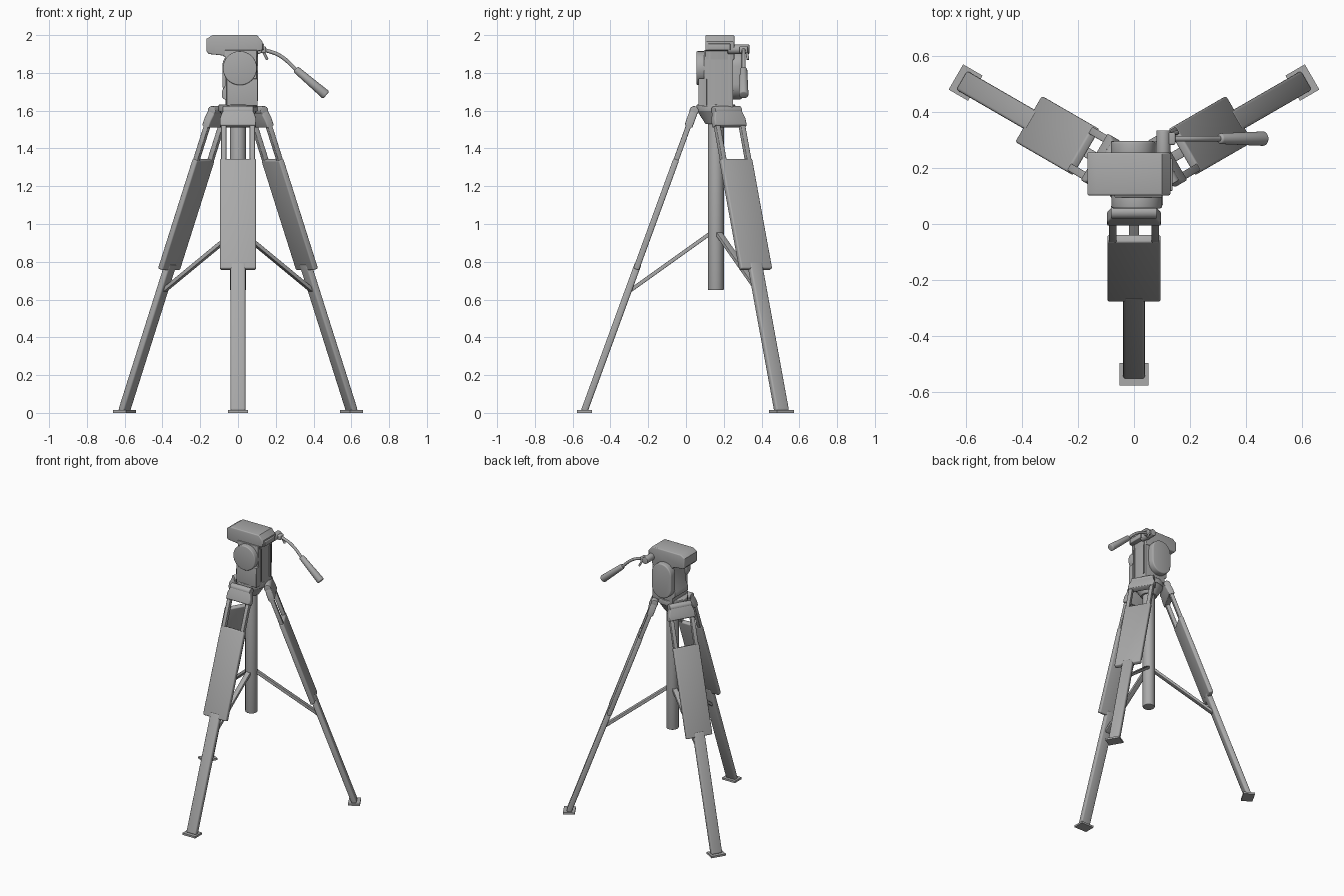
import bpy, bmesh, math
from mathutils import Matrix, Vector

cube = bpy.data.objects.get("Cube")
if cube:
    bpy.data.objects.remove(cube, do_unlink=True)

grey = bpy.data.materials.new("plain grey")
grey.use_nodes = True
grey.diffuse_color = (0.4, 0.4, 0.4, 1)
grey.node_tree.nodes["Principled BSDF"].inputs["Base Color"].default_value = (0.4, 0.4, 0.4, 1)

AXIS_Y = 0.158
I = Matrix.Identity(4)


def finish(name, bm, matrix=I, bevel=0, edges=None):
    if bevel:
        bmesh.ops.bevel(bm, geom=edges or bm.edges[:], offset=bevel, segments=3,
                        profile=0.5, affect='EDGES')
    bmesh.ops.recalc_face_normals(bm, faces=bm.faces[:])
    bm.transform(matrix)
    mesh = bpy.data.meshes.new(name)
    bm.to_mesh(mesh)
    bm.free()
    mesh.materials.append(grey)
    mesh.shade_smooth()
    mesh.set_sharp_from_angle(angle=math.radians(35))
    obj = bpy.data.objects.new(name, mesh)
    bpy.context.collection.objects.link(obj)
    return obj


def box(name, lo, hi, matrix=I, bevel=0):
    lo, hi = Vector(lo), Vector(hi)
    bm = bmesh.new()
    bmesh.ops.create_cube(bm, size=1)
    bm.transform(Matrix.Translation((lo + hi) / 2) @ Matrix.Diagonal((*(hi - lo), 1)))
    return finish(name, bm, matrix, bevel)


def rod(name, a, b, r, r2=None, matrix=I, bevel=0, sides=32):
    a, b = Vector(a), Vector(b)
    bm = bmesh.new()
    bmesh.ops.create_cone(bm, cap_ends=True, segments=sides, radius1=r,
                          radius2=r if r2 is None else r2, depth=(b - a).length)
    rims = [e for e in bm.edges if abs(e.verts[0].co.z - e.verts[1].co.z) < 1e-6]
    turn = Vector((0, 0, 1)).rotation_difference(b - a).to_matrix().to_4x4()
    return finish(name, bm, matrix @ Matrix.Translation((a + b) / 2) @ turn, bevel, rims)


def prism(name, outline, y0, y1, matrix=I, bevel=0):
    """Extrude an x-z outline from y0 to y1."""
    bm = bmesh.new()
    face = bm.faces.new([bm.verts.new((x, y0, z)) for x, z in outline])
    side = bmesh.ops.extrude_face_region(bm, geom=[face])["geom"]
    for v in side:
        if isinstance(v, bmesh.types.BMVert):
            v.co.y = y1
    rims = [e for e in bm.edges if abs(e.verts[0].co.y - e.verts[1].co.y) < 1e-6]
    return finish(name, bm, matrix, bevel, rims)


def stadium(cx, z_low, z_high, r):
    """Upright oblong outline with round ends."""
    pts = []
    for start, cz in ((0, z_high - r), (math.pi, z_low + r)):
        for i in range(17):
            t = start + math.pi * i / 16
            pts.append((cx + r * math.cos(t), cz + r * math.sin(t)))
    return pts


# Legs, each built hanging from its hinge, then tilted and turned round the column
TILT = math.atan2(0.585, 1.6)
quarter = Matrix.Rotation(math.pi / 2, 4, 'Z')
for label, angle in (("front", -90), ("back_left", 30), ("back_right", 150)):
    around = Matrix.Translation((0, AXIS_Y, 0)) @ Matrix.Rotation(math.radians(angle), 4, 'Z')
    leg = around @ Matrix.Translation((0.115, 0, 1.6)) @ Matrix.Rotation(-TILT, 4, 'Y')
    rod(label + "_hinge", (0, -0.082, 0), (0, 0.082, 0), 0.024, matrix=leg, bevel=0.004)
    prism(label + "_bracket", [(-0.075, 0.012), (0.075, 0.012), (0.096, -0.05), (0.096, -0.09),
                               (-0.096, -0.09), (-0.096, -0.05)],
          -0.022, 0.022, leg @ quarter, 0.008)
    for s in (-1, 1):
        box(label + "_rail", (-0.014, s * 0.076 - 0.014, -0.32), (0.014, s * 0.076 + 0.014, -0.06),
            leg, 0.004)
    box(label + "_panel", (-0.016, -0.095, -0.895), (0.016, 0.095, -0.275), leg, 0.008)
    box(label + "_lower_tube", (-0.018, -0.039, -1.695), (0.018, 0.039, -0.86), leg, 0.01)
    box(label + "_foot", (0.655, -0.052, 0), (0.735, 0.052, 0.014), around)
    # Brace between column and leg
    brace = Vector((0.42, 0, -0.3))
    tilt = around @ Matrix.Translation((0.03, 0, 0.95)) @ Matrix.Rotation(
        math.atan2(0.3, 0.42), 4, 'Y')
    box(label + "_brace", (0, -0.018, -0.01), (brace.length, 0.018, 0.01), tilt, 0.003)

# Centre column and hub
rod("centre_column", (0, AXIS_Y, 0.65), (0, AXIS_Y, 1.58), 0.042, bevel=0.004)
rod("hub_bowl", (0, AXIS_Y, 1.53), (0, AXIS_Y, 1.6), 0.055, 0.1)
rod("hub_collar", (0, AXIS_Y, 1.595), (0, AXIS_Y, 1.632), 0.103, bevel=0.005)

# Head body with round side housings
prism("head_body", [(-0.065, 1.62), (0.1, 1.62), (0.1, 1.92), (-0.07, 1.92), (-0.07, 1.73),
                    (-0.085, 1.705), (-0.085, 1.67), (-0.065, 1.655)], 0.095, 0.25, bevel=0.004)
prism("head_front_block", [(-0.06, 1.625), (0.104, 1.625), (0.104, 1.77), (-0.06, 1.77)],
      0.066, 0.11, bevel=0.004)
rod("front_housing", (0.01, 0.056, 1.825), (0.01, 0.11, 1.825), 0.09, bevel=0.006, sides=48)
prism("rear_housing", stadium(-0.003, 1.66, 1.915, 0.08), 0.24, 0.296, bevel=0.008)

# Top plate and its side clamp
prism("top_plate", [(-0.167, 1.915), (-0.155, 1.9), (-0.08, 1.892), (-0.055, 1.87), (0.1, 1.87),
                    (0.105, 1.915), (0.13, 1.92), (0.13, 1.965), (0.1, 2.0), (-0.135, 2.0),
                    (-0.167, 1.98)], 0.102, 0.256, bevel=0.007)
box("clamp_bar", (0.1, 0.118, 1.92), (0.138, 0.235, 1.955), bevel=0.005)
for y in (0.118, 0.222):
    box("side_frame", (0.095, y, 1.65), (0.107, y + 0.012, 1.92))

# Pan handle
rod("handle_joint", (0.105, 0.22, 1.925), (0.105, 0.335, 1.925), 0.025, bevel=0.004)
box("handle_clamp", (0.1, 0.283, 1.905), (0.148, 0.327, 1.94), bevel=0.006)
path = bpy.data.curves.new("handle_rod", 'CURVE')
path.dimensions = '3D'
path.bevel_depth = 0.01
path.bevel_resolution = 4
path.use_fill_caps = True
line = path.splines.new('BEZIER')
knots = [(0.13, 1.925), (0.22, 1.892), (0.325, 1.8)]
line.bezier_points.add(len(knots) - 1)
for p, (x, z) in zip(line.bezier_points, knots):
    p.co = (x, 0.305, z)
    p.handle_left_type = p.handle_right_type = 'AUTO'
path.materials.append(grey)
bpy.context.collection.objects.link(bpy.data.objects.new("handle_rod", path))
rod("handle_grip", (0.305, 0.305, 1.82), (0.467, 0.305, 1.682), 0.019, 0.026, bevel=0.008)
rod("lock_lever", (0.13, 0.32, 1.92), (0.155, 0.328, 1.87), 0.007, bevel=0.002, sides=16)
